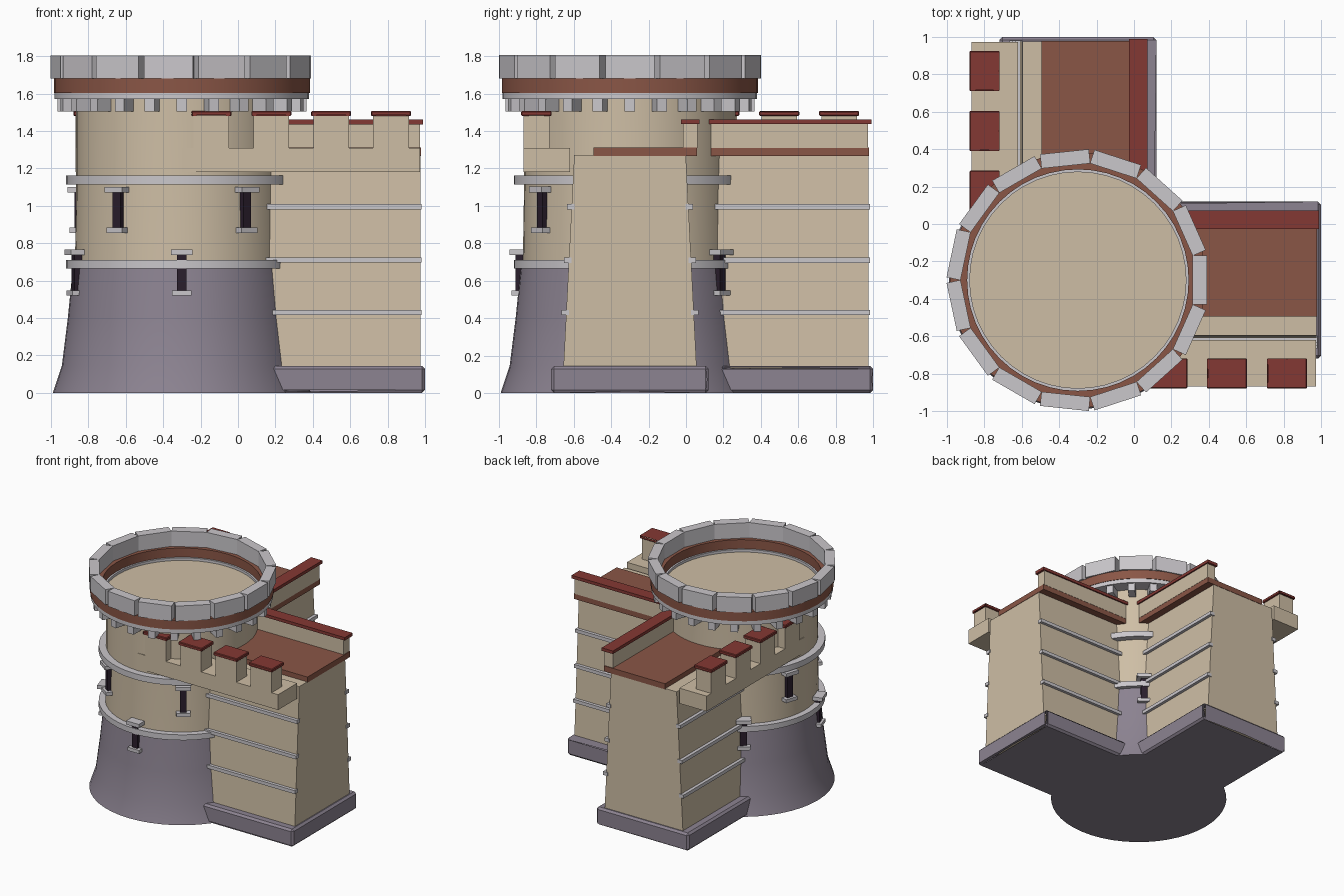
import bpy, bmesh, math
from mathutils import Matrix, Vector

if "Cube" in bpy.data.objects:
    bpy.data.objects.remove(bpy.data.objects["Cube"])


def material(name, r, g, b):
    m = bpy.data.materials.new(name)
    m.diffuse_color = [((c / 255 + 0.055) / 1.055) ** 2.4 for c in (r, g, b)] + [1]
    m.use_nodes = True
    m.node_tree.nodes["Principled BSDF"].inputs["Base Color"].default_value = m.diffuse_color
    return m


TAN = material("sandstone", 206, 190, 165)
PURPLE = material("purple_grey_stone", 140, 131, 145)
GREY = material("light_grey_stone", 202, 199, 203)
BROWN = material("brown_brick", 138, 86, 70)
RED = material("dark_red_tile", 132, 56, 51)
DARK = material("window_dark", 42, 30, 44)

CX = CY = -0.3  # tower axis


def finish(bm, name, mat, smooth=False):
    bmesh.ops.recalc_face_normals(bm, faces=bm.faces[:])
    me = bpy.data.meshes.new(name)
    bm.to_mesh(me)
    bm.free()
    me.materials.append(mat)
    ob = bpy.data.objects.new(name, me)
    bpy.context.collection.objects.link(ob)
    if smooth:
        bpy.ops.object.select_all(action='DESELECT')
        ob.select_set(True)
        bpy.context.view_layer.objects.active = ob
        bpy.ops.object.shade_smooth_by_angle(angle=math.radians(30))
    return ob


def lathe(name, profile, mat, closed=False, seg=48):
    """Revolve (radius, z) points round the tower axis."""
    bm = bmesh.new()
    rings = []
    for r, z in profile:
        rings.append([bm.verts.new((CX + r * math.cos(2 * math.pi * i / seg),
                                    CY + r * math.sin(2 * math.pi * i / seg), z))
                      for i in range(seg)])
    pairs = list(zip(rings, rings[1:]))
    if closed:
        pairs.append((rings[-1], rings[0]))
    else:
        bm.faces.new(rings[0])
        bm.faces.new(rings[-1])
    for a, b in pairs:
        for i in range(seg):
            j = (i + 1) % seg
            bm.faces.new((a[i], a[j], b[j], b[i]))
    return finish(bm, name, mat, True)


def add_box(bm, x0, x1, y0, y1, z0, z1, matrix=Matrix(), taper=0.0):
    """Box whose y sides lean inward by taper at the top."""
    vs = [bm.verts.new(matrix @ Vector((x, y + (t if z == z1 else 0), z)))
          for z in (z0, z1) for y, t in ((y0, taper), (y1, -taper)) for x in (x0, x1)]
    for f in ((0, 1, 3, 2), (4, 5, 7, 6), (0, 1, 5, 4), (2, 3, 7, 6), (0, 2, 6, 4), (1, 3, 7, 5)):
        bm.faces.new([vs[i] for i in f])


def boxes(name, mat, items, matrix=Matrix(), taper=0.0, bevel=0.0):
    bm = bmesh.new()
    for b in items:
        add_box(bm, *b, matrix=matrix, taper=taper)
    if bevel:
        bmesh.ops.bevel(bm, geom=bm.edges[:], offset=bevel, segments=1, affect='EDGES')
    return finish(bm, name, mat)


def radial(name, mat, angles, r0, r1, w, z0, z1):
    """Boxes spread around the tower, facing outward."""
    bm = bmesh.new()
    for a in angles:
        m = Matrix.Translation((CX, CY, 0)) @ Matrix.Rotation(math.radians(a), 4, 'Z')
        add_box(bm, r0, r1, -w / 2, w / 2, z0, z1, matrix=m)
    return finish(bm, name, mat)


# round tower: flared base, shaft, bands
lathe("tower_base", [(0.69, 0), (0.642, 0.145), (0.61, 0.4), (0.582, 0.68)], PURPLE)
lathe("tower_shaft", [(0.572, 0.67), (0.565, 1.1), (0.565, 1.575)], TAN)
lathe("lower_band", [(0.54, 0.665), (0.62, 0.665), (0.62, 0.71), (0.54, 0.71)], GREY, True)
lathe("upper_band", [(0.54, 1.115), (0.62, 1.115), (0.62, 1.163), (0.54, 1.163)], GREY, True)

# tower crown: corbels, rings, floor, merlons
radial("corbels", GREY, [15 * i for i in range(24)], 0.55, 0.665, 0.055, 1.505, 1.572)
lathe("crown_ledge", [(0.55, 1.57), (0.68, 1.57), (0.68, 1.606), (0.578, 1.606), (0.578, 1.572)], GREY, True)
lathe("crown_brick_ring", [(0.592, 1.604), (0.684, 1.604), (0.684, 1.68), (0.592, 1.68)], BROWN, True)
lathe("tower_floor", [(0.58, 1.572), (0.58, 1.585)], TAN)
radial("crown_merlons", GREY, [24 * i for i in range(15)], 0.614, 0.69, 0.262, 1.68, 1.805)

# tower windows: two rows of five
for row, start, z0, z1, r in (("upper", 18, 0.88, 1.075, 0.595), ("lower", 54, 0.545, 0.74, 0.612)):
    angles = [start + 72 * i for i in range(5)]
    radial(row + "_window_panes", DARK, angles, 0.5, r, 0.05, z0, z1)
    radial(row + "_window_lintels", GREY, angles, 0.5, r + 0.03, 0.115, z1 - 0.003, z1 + 0.027)
    radial(row + "_window_sills", GREY, angles, 0.5, r + 0.02, 0.105, z0 - 0.025, z0 + 0.003)

# two gate walls, mirrored across the diagonal
SWAP = Matrix(((0, 1, 0, 0), (1, 0, 0, 0), (0, 0, 1, 0), (0, 0, 0, 1)))
for side, m in (("right", Matrix()), ("back", SWAP)):
    boxes(side + "_wall_plinth", PURPLE, [(-0.25, 1.0, -0.72, 0.12, 0, 0.145)], m, bevel=0.016)
    boxes(side + "_wall_body", TAN, [(-0.25, 0.975, -0.655, 0.057, 0.13, 1.272)], m, taper=0.058)
    bands = []
    for z in (0.43, 0.71, 0.995):
        lean = 0.058 * (z - 0.13) / 1.142
        bands.append((0.05, 0.982, -0.68 + lean, -0.64 + lean, z - 0.014, z + 0.014))
        bands.append((0.05, 0.982, 0.042 - lean, 0.082 - lean, z - 0.014, z + 0.014))
    boxes(side + "_wall_bands", GREY, bands, m)
    # walkway and inner parapet
    boxes(side + "_walkway", BROWN, [(0.0, 0.978, -0.495, 0.06, 1.266, 1.312)], m)
    boxes(side + "_parapet", TAN, [(0.05, 0.972, -0.017, 0.062, 1.31, 1.438)], m)
    boxes(side + "_parapet_cap", RED, [(0.05, 0.99, -0.028, 0.073, 1.436, 1.461)], m)
    # overhanging battlement
    boxes(side + "_battlement_ledge", TAN, [(-0.3, 0.972, -0.868, -0.62, 1.182, 1.308)], m)
    starts = [-0.237 + 0.32 * i for i in range(4)]
    boxes(side + "_battlement_merlons", TAN,
          [(x, x + 0.19, -0.868, -0.73, 1.3, 1.482) for x in starts], m)
    boxes(side + "_battlement_caps", RED,
          [(x - 0.012, x + 0.202, -0.88, -0.718, 1.48, 1.507) for x in starts], m, bevel=0.005)
